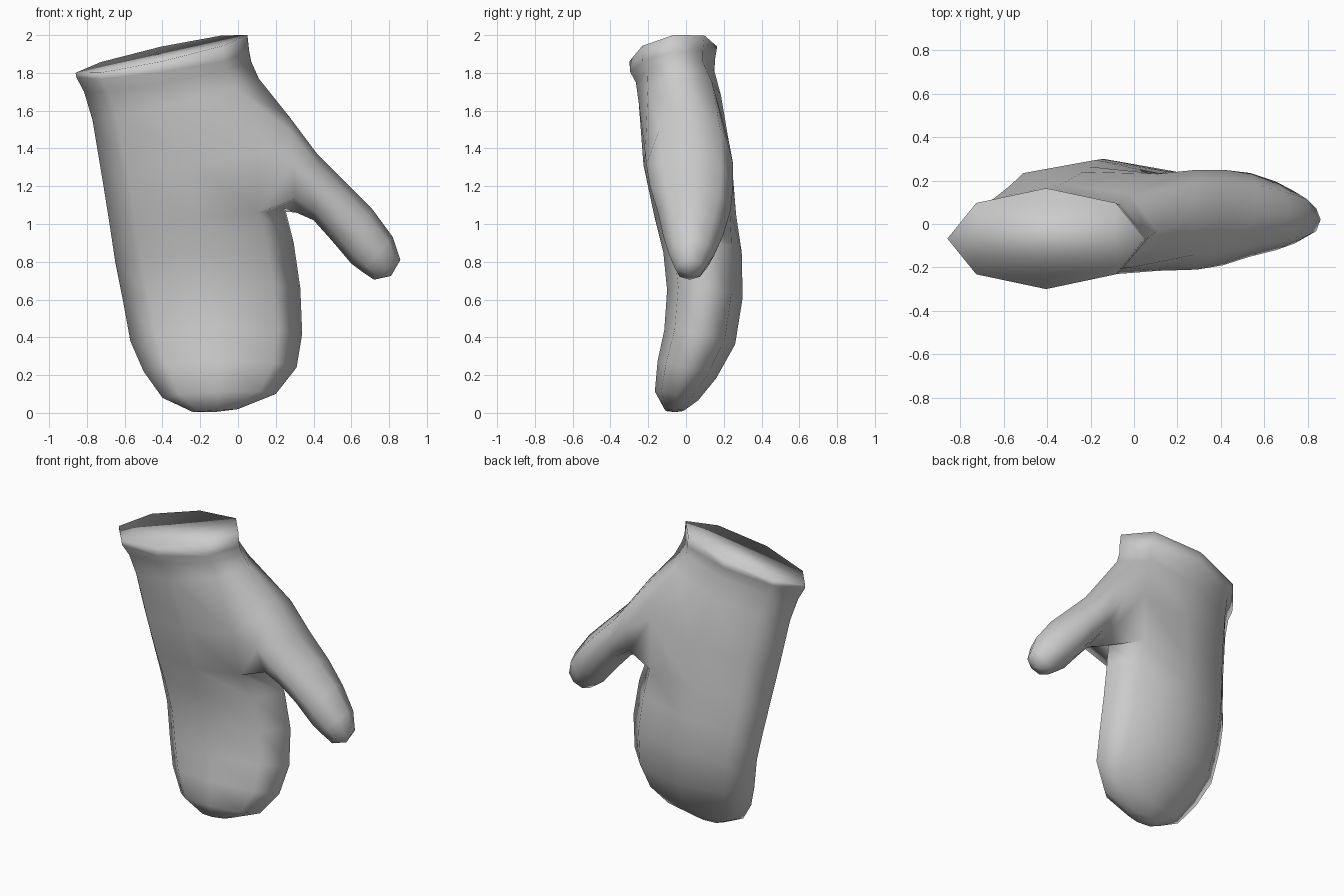
import bpy, bmesh, math

if "Cube" in bpy.data.objects:
    bpy.data.objects.remove(bpy.data.objects["Cube"])

N = 8
bm = bmesh.new()

def ring(ax, az, bx, bz, yf, yb, slope=0.0, bulge=1.0):
    """Eight-sided section from edge A to edge B, spanning yf..yb in depth."""
    pts = []
    for k in range(N):
        c, s = math.cos(k * math.tau / N), math.sin(k * math.tau / N)
        dy = s * (yb - yf) / 2
        if k in (1, N - 1):
            dy *= bulge
        pts.append(bm.verts.new(((ax + bx) / 2 + c * (bx - ax) / 2,
                                 (yf + yb) / 2 + dy,
                                 (az + bz) / 2 + c * (bz - az) / 2 + dy * slope)))
    return pts

def bridge(r0, r1, skip=()):
    for k in range(N):
        if k not in skip:
            j = (k + 1) % N
            bm.faces.new((r0[k], r0[j], r1[j], r1[k]))

def fan(r, co):
    tip = bm.verts.new(co)
    for k in range(N):
        bm.faces.new((r[k], r[(k + 1) % N], tip))

# Hand: little-finger edge, thumb edge, palm depth, back depth, tilt, bulge
hand = [ring(*p) for p in (
    (-.86, 1.80, .05, 2.00, -.30, .165, .17),
    (-.855, 1.775, .06, 1.91, -.295, .155, .17),
    (-.815, 1.70, .07, 1.86, -.265, .15, .15),
    (-.77, 1.55, .11, 1.77, -.25, .185, .1, 1.1),
    (-.72, 1.25, .25, 1.42, -.225, .24, .1, 1.36),
    (-.68, 1.00, .25, 1.08, -.165, .265, .05, 1.2),
    (-.65, .80, .295, .90, -.12, .295, 0, 1.05),
    (-.61, .60, .33, .66, -.10, .30, -.1),
    (-.57, .38, .34, .42, -.115, .26, -.2),
    (-.50, .22, .31, .24, -.15, .16, -.3),
    (-.40, .08, .20, .10, -.165, .065, -.2),
    (-.24, .005, .0, .02, -.11, -.01))]
for i in range(len(hand) - 1):
    bridge(hand[i], hand[i + 1], (0, N - 1) if i in (3, 4) else ())
bm.faces.new(hand[0])
fan(hand[-1], (-.12, -.06, .005))

# Thumb grows out of the gap left in the side of the hand
a, b, c = hand[3:6]
prev = [a[0], a[1], b[1], c[1], c[0], c[7], b[7], a[7]]
bm.verts.remove(b[0])
for p in ((.31, 1.06, .27, 1.57, -.21, .25),
          (.40, 1.02, .42, 1.37, -.19, .25),
          (.49, .92, .58, 1.21, -.15, .235),
          (.60, .79, .71, 1.08, -.12, .195),
          (.66, .745, .82, .93, -.09, .15),
          (.72, .705, .86, .81, -.055, .095)):
    cur = ring(*p)
    bridge(prev, cur)
    prev = cur
fan(prev, (.81, .02, .725))

bmesh.ops.recalc_face_normals(bm, faces=bm.faces)
for f in bm.faces:
    f.smooth = True
me = bpy.data.meshes.new("mitten")
bm.to_mesh(me)
bm.free()
bpy.context.collection.objects.link(bpy.data.objects.new("mitten", me))
